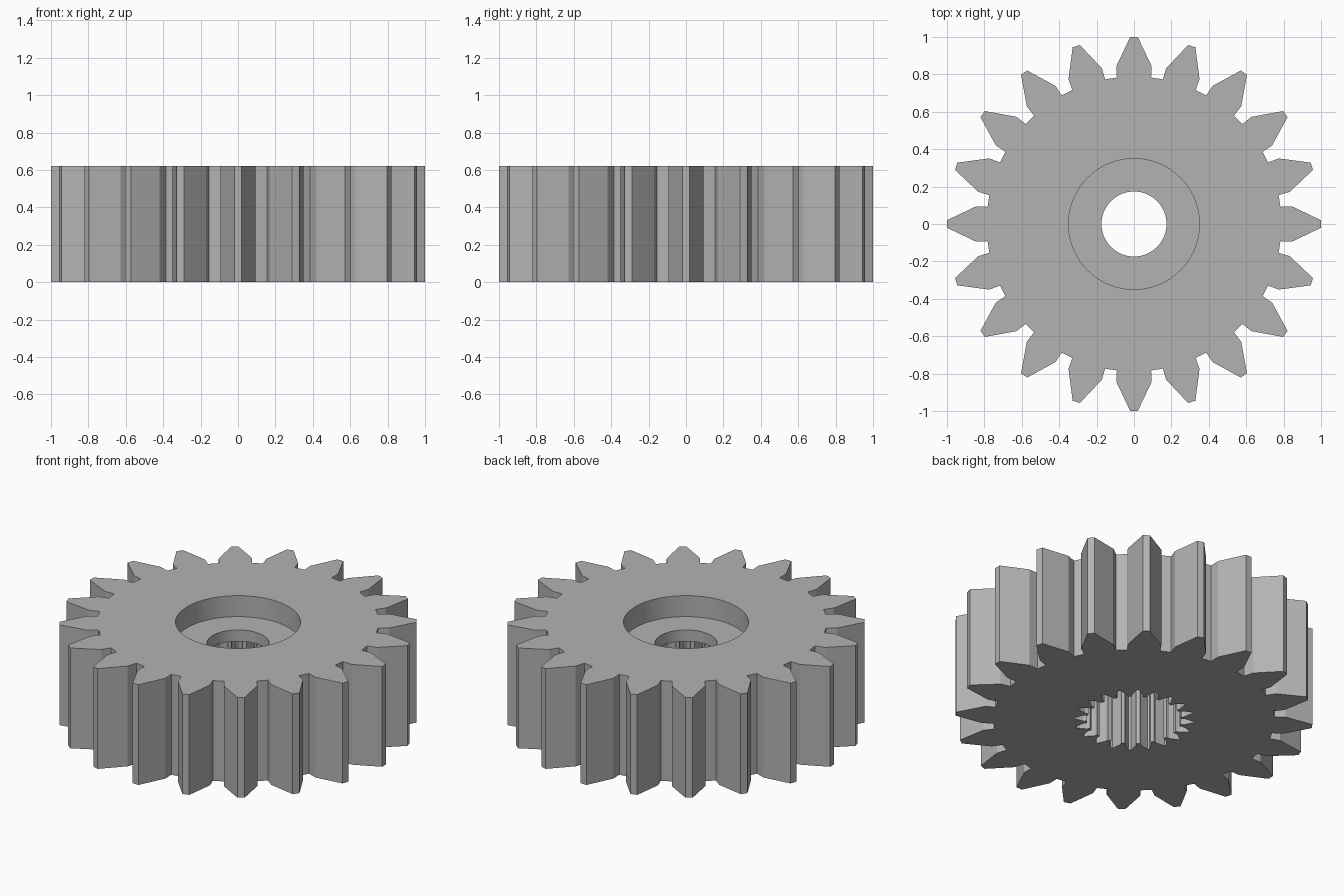
import bpy
import bmesh
from math import cos, sin, tau, radians

HEIGHT = 0.62
TEETH = 20
SPLINE_SCALE = 0.335

if "Cube" in bpy.data.objects:
    bpy.data.objects.remove(bpy.data.objects["Cube"])

# Single grey finish
grey = bpy.data.materials.new("plain grey")
grey.use_nodes = True
colour = (0.45, 0.45, 0.45, 1)
grey.diffuse_color = colour
grey.node_tree.nodes["Principled BSDF"].inputs["Base Color"].default_value = colour


def gear_outline(scale):
    """Tooth outline repeated around the axis."""
    tooth = [(0.783, -0.092), (0.845, -0.094), (1, -0.02),
             (1, 0.02), (0.845, 0.094), (0.783, 0.092)]
    points = []
    for i in range(TEETH):
        a = tau * i / TEETH
        for r, t in tooth:
            points.append((scale * (r * cos(a) - t * sin(a)),
                           scale * (r * sin(a) + t * cos(a))))
    return points


def circle(radius, sides=72):
    return [(radius * cos(tau * i / sides), radius * sin(tau * i / sides))
            for i in range(sides)]


def prism(name, outline, bottom, top):
    bm = bmesh.new()
    base = bm.faces.new([bm.verts.new((x, y, bottom)) for x, y in outline])
    lifted = bmesh.ops.extrude_face_region(bm, geom=[base])["geom"]
    verts = [v for v in lifted if isinstance(v, bmesh.types.BMVert)]
    bmesh.ops.translate(bm, verts=verts, vec=(0, 0, top - bottom))
    bmesh.ops.recalc_face_normals(bm, faces=bm.faces)
    mesh = bpy.data.meshes.new(name)
    bm.to_mesh(mesh)
    bm.free()
    mesh.materials.append(grey)
    obj = bpy.data.objects.new(name, mesh)
    bpy.context.collection.objects.link(obj)
    return obj


# Toothed body
gear = prism("gear_wheel", gear_outline(1), 0, HEIGHT)
bpy.context.view_layer.objects.active = gear
gear.select_set(True)

# Top recess, narrow bore and splined socket underneath
cutters = [
    prism("recess_cutter", circle(0.35), HEIGHT - 0.13, HEIGHT + 0.1),
    prism("bore_cutter", circle(0.174), -0.1, HEIGHT + 0.05),
    prism("socket_cutter", gear_outline(SPLINE_SCALE), -0.15, HEIGHT - 0.2),
]
for cutter in cutters:
    cutter.hide_render = True
    cut = gear.modifiers.new(cutter.name, "BOOLEAN")
    cut.operation = "DIFFERENCE"
    cut.solver = "EXACT"
    cut.object = cutter
    bpy.ops.object.modifier_apply(modifier=cut.name)
for cutter in cutters:
    bpy.data.objects.remove(cutter)

# Round walls smooth, tooth edges sharp
bpy.ops.object.shade_smooth_by_angle(angle=radians(12))
